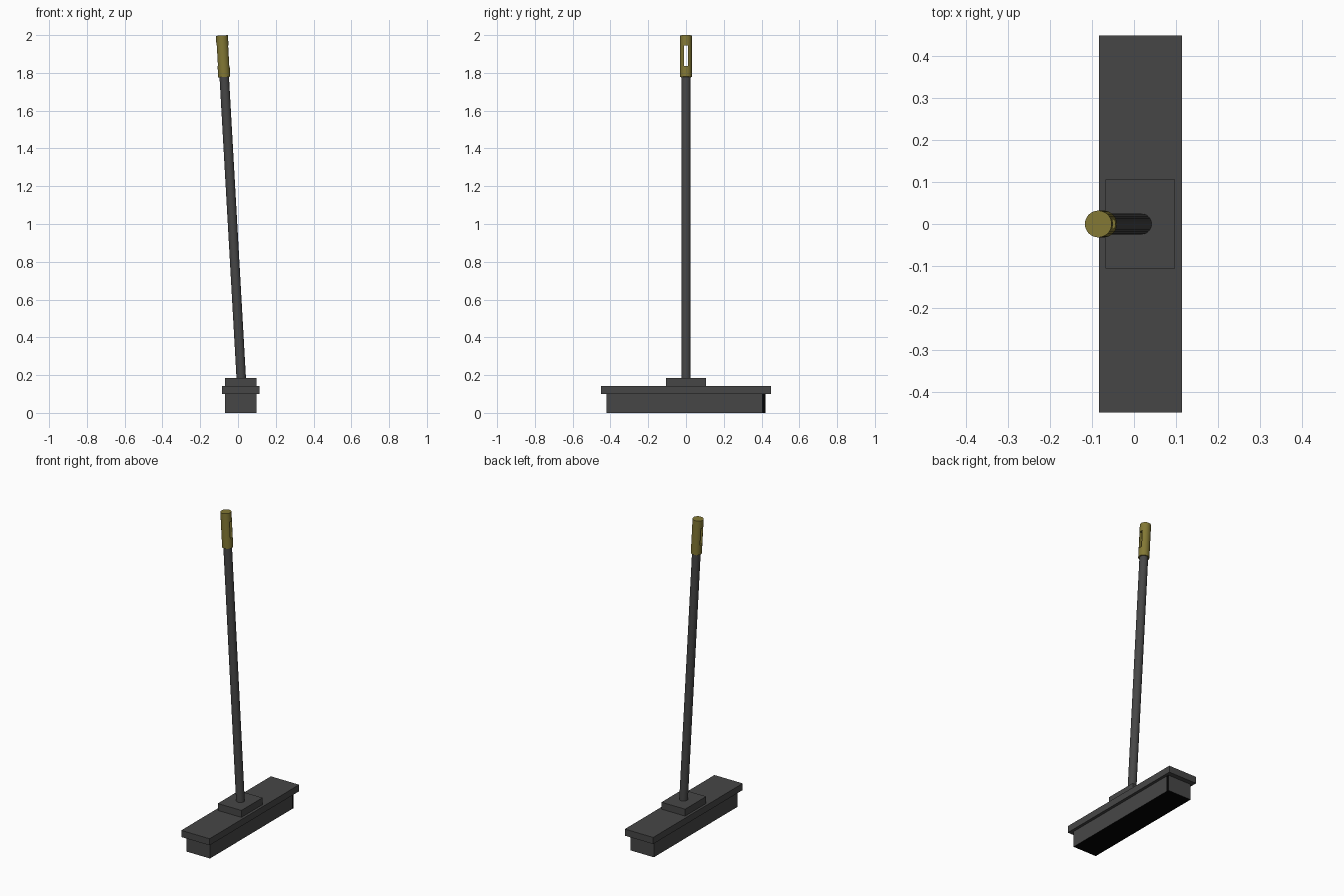
import bpy, bmesh, math
from mathutils import Vector

if "Cube" in bpy.data.objects:
    bpy.data.objects.remove(bpy.data.objects["Cube"])


def material(name, rgb):
    m = bpy.data.materials.new(name)
    m.diffuse_color = (*rgb, 1)
    m.use_nodes = True
    m.node_tree.nodes["Principled BSDF"].inputs["Base Color"].default_value = m.diffuse_color
    return m


GREY = material("dark grey", (0.062, 0.062, 0.062))
OLIVE = material("olive yellow", (0.225, 0.188, 0.035))
BLACK = material("black", (0.001, 0.001, 0.001))


def add_object(name, bm, *mats):
    me = bpy.data.meshes.new(name)
    bm.to_mesh(me)
    bm.free()
    for m in mats:
        me.materials.append(m)
    ob = bpy.data.objects.new(name, me)
    bpy.context.collection.objects.link(ob)
    return ob


def box(name, lo, hi, *mats):
    bm = bmesh.new()
    bmesh.ops.create_cube(bm, size=1)
    for v in bm.verts:
        v.co = [l + (c + 0.5) * (h - l) for c, l, h in zip(v.co, lo, hi)]
    return add_object(name, bm, *mats)


def axis_point(z):
    """Point on the leaning handle axis at height z."""
    return Vector((0.017 - 0.0564 * (z - 0.185), 0, z))


def rod(name, z0, z1, radius, mat):
    a, b = axis_point(z0), axis_point(z1)
    bm = bmesh.new()
    bmesh.ops.create_cone(bm, cap_ends=True, segments=32, radius1=radius,
                          radius2=radius, depth=(b - a).length)
    ob = add_object(name, bm, mat)
    rot = Vector((0, 0, 1)).rotation_difference(b - a).to_matrix().to_4x4()
    rot.translation = (a + b) / 2
    ob.data.transform(rot)
    return ob


def smooth(ob):
    bpy.ops.object.select_all(action='DESELECT')
    ob.select_set(True)
    bpy.context.view_layer.objects.active = ob
    bpy.ops.object.shade_smooth_by_angle(angle=math.radians(35))


# Broom head: bristle block, board and handle socket
bristles = box("bristles", (-0.068, -0.42, 0), (0.097, 0.42, 0.10), GREY, BLACK)
box("head_board", (-0.084, -0.45, 0.10), (0.115, 0.45, 0.142), GREY)
box("handle_socket", (-0.068, -0.106, 0.142), (0.098, 0.106, 0.186), GREY)

# Black underside and black strip at one end of the bristles
bm = bmesh.new()
bm.from_mesh(bristles.data)
bmesh.ops.bisect_plane(bm, geom=bm.verts[:] + bm.edges[:] + bm.faces[:],
                       plane_co=(0, 0.402, 0), plane_no=(0, 1, 0))
bm.normal_update()
for f in bm.faces:
    at_end = f.normal.x > 0.9 and f.calc_center_median().y > 0.402
    f.material_index = int(f.normal.z < -0.9 or at_end)
bm.to_mesh(bristles.data)
bm.free()

# Leaning handle and grip
handle = rod("handle", 0.17, 1.79, 0.025, GREY)
grip = rod("grip", 1.778, 1.998, 0.032, OLIVE)

# Hanging slot cut through the grip
cutter = box("slot_cutter", (-0.2, -0.011, 1.837), (0.1, 0.011, 1.945), OLIVE)
cutter.hide_render = True
cutter.hide_set(True)
slot = grip.modifiers.new("slot", 'BOOLEAN')
slot.operation = 'DIFFERENCE'
slot.object = cutter
slot.solver = 'EXACT'
bpy.context.view_layer.objects.active = grip
bpy.ops.object.modifier_apply(modifier=slot.name)
bpy.data.objects.remove(cutter)

for ob in (handle, grip):
    smooth(ob)
